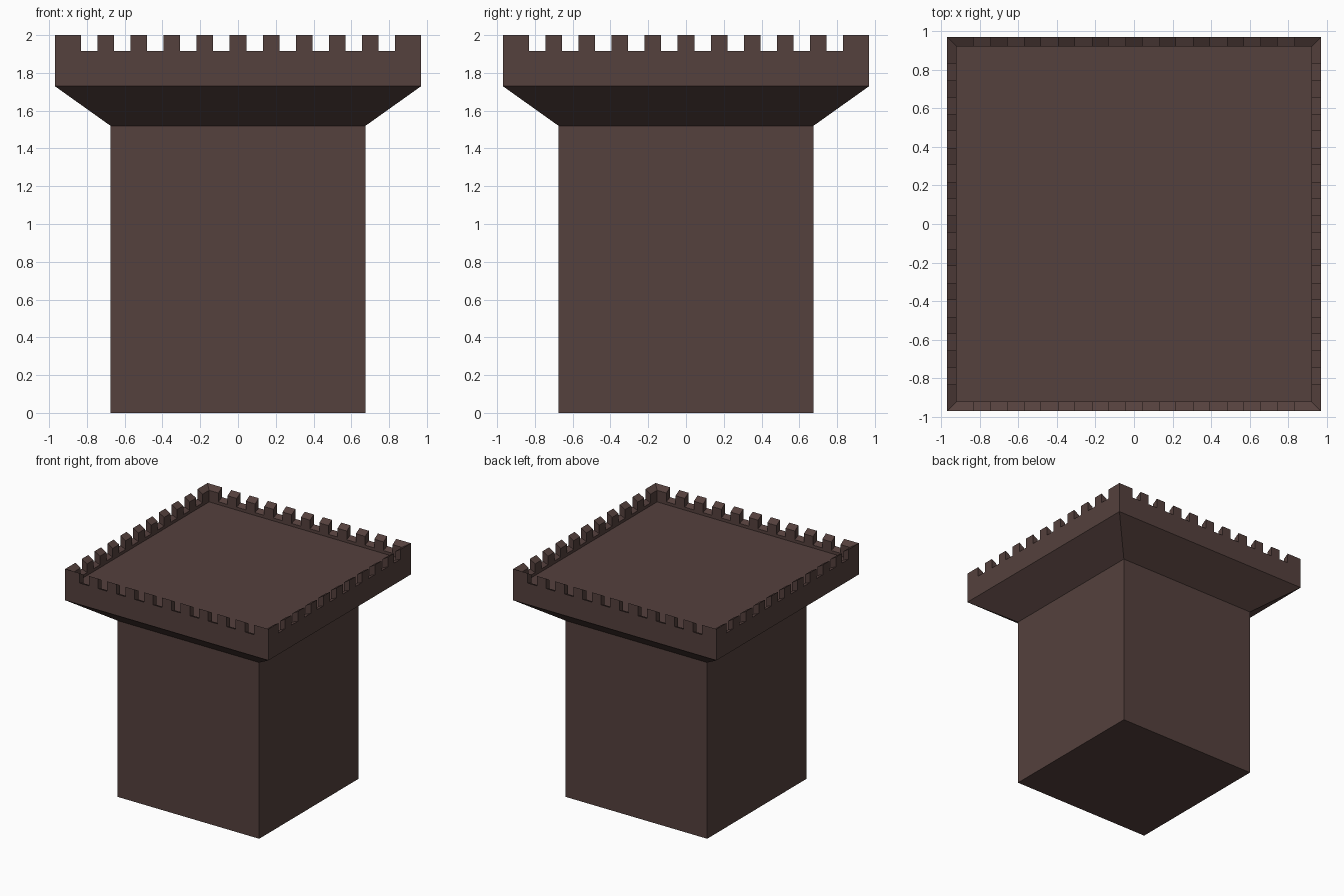
import bpy, bmesh
from mathutils import Matrix, Vector

if "Cube" in bpy.data.objects:
    bpy.data.objects.remove(bpy.data.objects["Cube"])

OUT, INN = 0.97, 0.92          # outer and inner half widths of the parapet
GAP_O, GAP_I = 1.915, 1.895    # notch sill heights (outer, inner edge)
TOP_O, TOP_I = 2.0, 1.97       # merlon heights (outer, inner edge)
FLOOR = 1.87
NOTCH = 0.0875                 # width of one notch or merlon

bm = bmesh.new()


def square(h, z):
    return [bm.verts.new((x * h, y * h, z)) for x, y in ((-1, -1), (1, -1), (1, 1), (-1, 1))]


def bridge(a, b):
    for i in range(4):
        j = (i + 1) % 4
        bm.faces.new((a[i], a[j], b[j], b[i]))


# Shaft, flared collar and parapet base
rings = [square(h, z) for h, z in ((0.675, 0), (0.675, 1.52), (OUT, 1.73), (OUT, GAP_O))]
for a, b in zip(rings, rings[1:]):
    bridge(a, b)
bm.faces.new(rings[0][::-1])

# Sunken roof floor and inner parapet face
sill, deck = square(INN, GAP_I), square(INN, FLOOR)
bridge(sill, deck)
bm.faces.new(deck)

# Merlons and notches along each side, mitred at the corners
cuts = [-OUT] + [(k - 9.5) * NOTCH for k in range(20)] + [OUT]
for side in range(4):
    rot = Matrix.Rotation(side * 1.5707963268, 3, 'Z')

    def face(*pts):
        bm.faces.new([bm.verts.new(rot @ Vector(p)) for p in pts])

    def outer(t, z):
        return (t, -OUT, z)

    def inner(t, z):
        return (max(-INN, min(INN, t)), -INN, z)

    for k, (a, b) in enumerate(zip(cuts, cuts[1:])):
        if k % 2:  # notch sill
            face(outer(a, GAP_O), outer(b, GAP_O), inner(b, GAP_I), inner(a, GAP_I))
            continue
        face(outer(a, TOP_O), outer(b, TOP_O), inner(b, TOP_I), inner(a, TOP_I))
        face(outer(a, GAP_O), outer(b, GAP_O), outer(b, TOP_O), outer(a, TOP_O))
        face(inner(b, GAP_I), inner(a, GAP_I), inner(a, TOP_I), inner(b, TOP_I))
        if k > 0:
            face(inner(a, GAP_I), outer(a, GAP_O), outer(a, TOP_O), inner(a, TOP_I))
        if k < 20:
            face(outer(b, GAP_O), inner(b, GAP_I), inner(b, TOP_I), outer(b, TOP_O))

bmesh.ops.remove_doubles(bm, verts=bm.verts, dist=1e-4)
mesh = bpy.data.meshes.new("castle_tower")
bm.to_mesh(mesh)
bm.free()
tower = bpy.data.objects.new("castle_tower", mesh)
bpy.context.collection.objects.link(tower)

# Dark brown stone
stone = bpy.data.materials.new("brown_stone")
stone.diffuse_color = (0.09, 0.052, 0.047, 1)
stone.use_nodes = True
stone.node_tree.nodes["Principled BSDF"].inputs["Base Color"].default_value = stone.diffuse_color
mesh.materials.append(stone)
